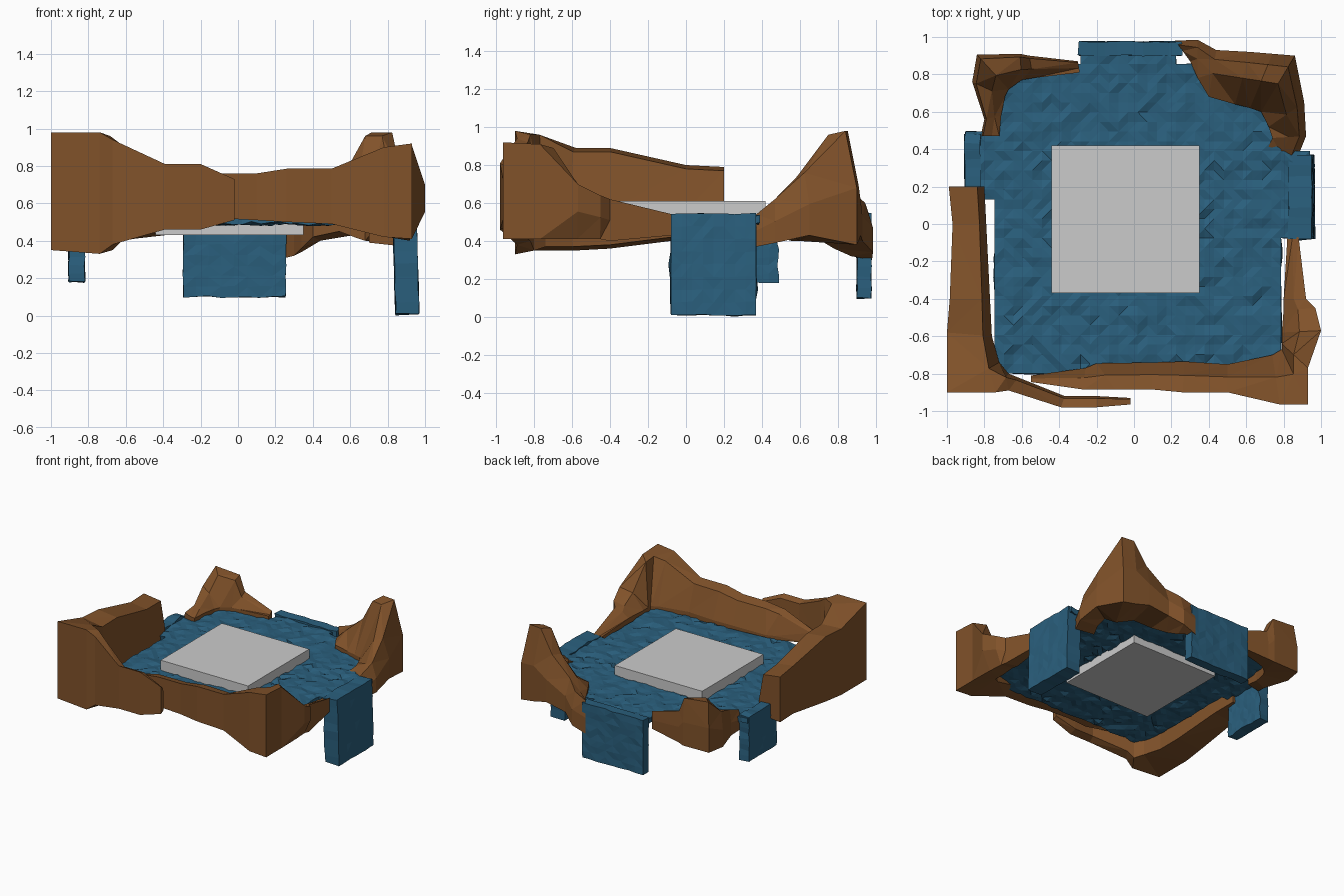
import bpy, bmesh, math, random
from mathutils import Vector, Matrix

random.seed(4)


def material(name, rgb):
    m = bpy.data.materials.new(name)
    m.diffuse_color = (*rgb, 1)
    return m


ROCK = material("rock", (0.22, 0.085, 0.023))
WATER = material("water", (0.023, 0.115, 0.205))


def to_object(bm, name, mat=None):
    bmesh.ops.recalc_face_normals(bm, faces=bm.faces[:])
    mesh = bpy.data.meshes.new(name)
    bm.to_mesh(mesh)
    bm.free()
    ob = bpy.data.objects.new(name, mesh)
    bpy.context.collection.objects.link(ob)
    if mat:
        mesh.materials.append(mat)
    return ob


# Faceted rock wall lofted through stations:
# outer x, y, inner x, y, bottom z, top z, optional inset of the bottom outer edge
def rock(name, stations, u, t):
    bm = bmesh.new()
    rings = []
    for s in stations:
        ox, oy, ix, iy, zb, zt = s[:6]
        b = s[6] if len(s) > 6 else 0
        h = zt - zb
        toe = min(0.56, zt - 0.15 * h)
        section = [(b, zb), (0, zb + 0.5 * h), (u, zt), (t, zt - 0.02), (1, toe), (1, zb + 0.02)]
        rings.append([bm.verts.new((ox + (ix - ox) * f, oy + (iy - oy) * f, z)) for f, z in section])
    for a, c in zip(rings, rings[1:]):
        for i in range(6):
            j = (i + 1) % 6
            bm.faces.new((a[i], a[j], c[j], c[i]))
    bm.faces.new(rings[0])
    bm.faces.new(rings[-1])
    bmesh.ops.triangulate(bm, faces=[f for f in bm.faces if len(f.verts) == 4])
    return to_object(bm, name, ROCK)


rock("front_left_rock", [
    (-0.99, 0.20, -0.80, 0.20, 0.42, 0.79),
    (-0.97, 0.00, -0.79, 0.00, 0.41, 0.80),
    (-0.985, -0.40, -0.77, -0.40, 0.36, 0.89),
    (-1.00, -0.58, -0.76, -0.60, 0.35, 0.89),
    (-1.00, -0.90, -0.72, -0.74, 0.35, 0.98),
    (-0.74, -0.90, -0.67, -0.80, 0.33, 0.98),
    (-0.67, -0.89, -0.62, -0.82, 0.38, 0.94),
    (-0.39, -0.98, -0.37, -0.92, 0.46, 0.81),
    (-0.20, -0.98, -0.20, -0.92, 0.46, 0.81),
    (-0.02, -0.965, -0.02, -0.93, 0.51, 0.73),
], 0, 0.8)

rock("front_right_rock", [
    (-0.55, -0.845, -0.55, -0.81, 0.54, 0.66),
    (-0.27, -0.885, -0.26, -0.77, 0.51, 0.74),
    (-0.10, -0.885, -0.20, -0.745, 0.52, 0.76),
    (0.10, -0.885, 0.10, -0.74, 0.51, 0.76),
    (0.26, -0.90, 0.27, -0.735, 0.50, 0.785),
    (0.50, -0.90, 0.50, -0.75, 0.49, 0.785),
    (0.78, -0.965, 0.74, -0.70, 0.42, 0.90),
    (0.93, -0.965, 0.79, -0.67, 0.41, 0.92),
    (0.93, -0.77, 0.79, -0.64, 0.41, 0.91),
    (1.00, -0.57, 0.79, -0.58, 0.41, 0.70, 0.35),
    (0.97, -0.45, 0.80, -0.46, 0.41, 0.64, 0.3),
    (0.92, -0.40, 0.80, -0.40, 0.40, 0.62),
    (0.88, -0.07, 0.82, -0.07, 0.43, 0.54),
], 0, 0.55)

rock("back_left_rock", [
    (-0.82, 0.47, -0.72, 0.47, 0.42, 0.58),
    (-0.80, 0.56, -0.71, 0.58, 0.40, 0.61),
    (-0.865, 0.76, -0.69, 0.68, 0.40, 0.68),
    (-0.84, 0.905, -0.67, 0.72, 0.40, 0.80),
    (-0.61, 0.91, -0.60, 0.77, 0.40, 0.78),
    (-0.56, 0.90, -0.54, 0.78, 0.41, 0.66),
    (-0.30, 0.87, -0.29, 0.81, 0.44, 0.58),
], 0.12, 0.6)

rock("back_right_rock", [
    (0.22, 0.98, 0.30, 0.87, 0.30, 0.56),
    (0.34, 0.985, 0.34, 0.78, 0.34, 0.60),
    (0.44, 0.93, 0.40, 0.68, 0.40, 0.66),
    (0.62, 0.92, 0.54, 0.64, 0.43, 0.80),
    (0.74, 0.91, 0.62, 0.62, 0.40, 0.98),
    (0.86, 0.90, 0.68, 0.60, 0.38, 0.98),
    (0.91, 0.65, 0.72, 0.52, 0.43, 0.76),
    (0.92, 0.47, 0.74, 0.46, 0.39, 0.62),
    (0.88, 0.37, 0.70, 0.37, 0.37, 0.54),
], 0.2, 0.5)


# Rippled sheet of water with a thickness, laid out by a matrix
def sheet(name, nx, ny, matrix, thickness, ripple, keep=None):
    bm = bmesh.new()
    bmesh.ops.create_grid(bm, x_segments=nx, y_segments=ny, size=1)
    bmesh.ops.transform(bm, matrix=matrix, verts=bm.verts[:])
    if keep:
        gone = [f for f in bm.faces if not keep(f.calc_center_median())]
        bmesh.ops.delete(bm, geom=gone, context='FACES')
    normal = matrix.to_3x3().col[2].normalized()
    for v in bm.verts:
        v.co += normal * random.uniform(-ripple, ripple)
        v.co.z += random.uniform(-0.004, 0.004)
    bmesh.ops.triangulate(bm, faces=bm.faces[:])
    ob = to_object(bm, name, WATER)
    # keep the sheet's front along the given normal
    if ob.data.polygons[0].normal.dot(normal) < 0:
        ob.data.flip_normals()
    mod = ob.modifiers.new("thickness", 'SOLIDIFY')
    mod.thickness = thickness
    mod.offset = -1
    return ob


# Pool surface with three spill tongues
def in_pool(c):
    boxes = [(-0.76, 0.80, -0.79, 0.79), (-0.60, 0.62, 0.7, 0.84), (-0.29, 0.25, 0.7, 0.95),
             (0.7, 0.93, -0.08, 0.37), (-0.88, -0.7, 0.13, 0.48)]
    return any(a < c.x < b and d < c.y < e for a, b, d, e in boxes)


pool = Matrix.Translation((0.02, 0.08, 0.53)) @ Matrix.Diagonal((0.92, 0.88, 1, 1))
sheet("pool_water", 36, 34, pool, 0.04, 0.009, in_pool)


# Waterfall: centre of outer face, outward angle, width, height, lean
def fall(name, x, y, angle, width, bottom, thickness, lean=0):
    top = 0.545
    m = (Matrix.Translation((x, y, (top + bottom) / 2)) @ Matrix.Rotation(angle, 4, 'Z')
         @ Matrix.Rotation(math.pi / 2 - lean, 4, 'X')
         @ Matrix.Diagonal((width / 2, (top - bottom) / 2, 1, 1)))
    sheet(name, 8, 8, m, thickness, 0.004)


fall("back_waterfall", -0.02, 0.975, math.pi, 0.55, 0.10, 0.075)
fall("right_waterfall", 0.96, 0.145, math.pi / 2, 0.45, 0.01, 0.125, 0.03)
fall("left_waterfall", -0.905, 0.30, -math.pi / 2, 0.36, 0.18, 0.085)

# Stone platform in the middle of the pool
bm = bmesh.new()
bmesh.ops.create_cube(bm, size=1, matrix=Matrix.Translation((-0.045, 0.025, 0.52))
                      @ Matrix.Diagonal((0.79, 0.79, 0.18, 1)))
to_object(bm, "stone_platform")
